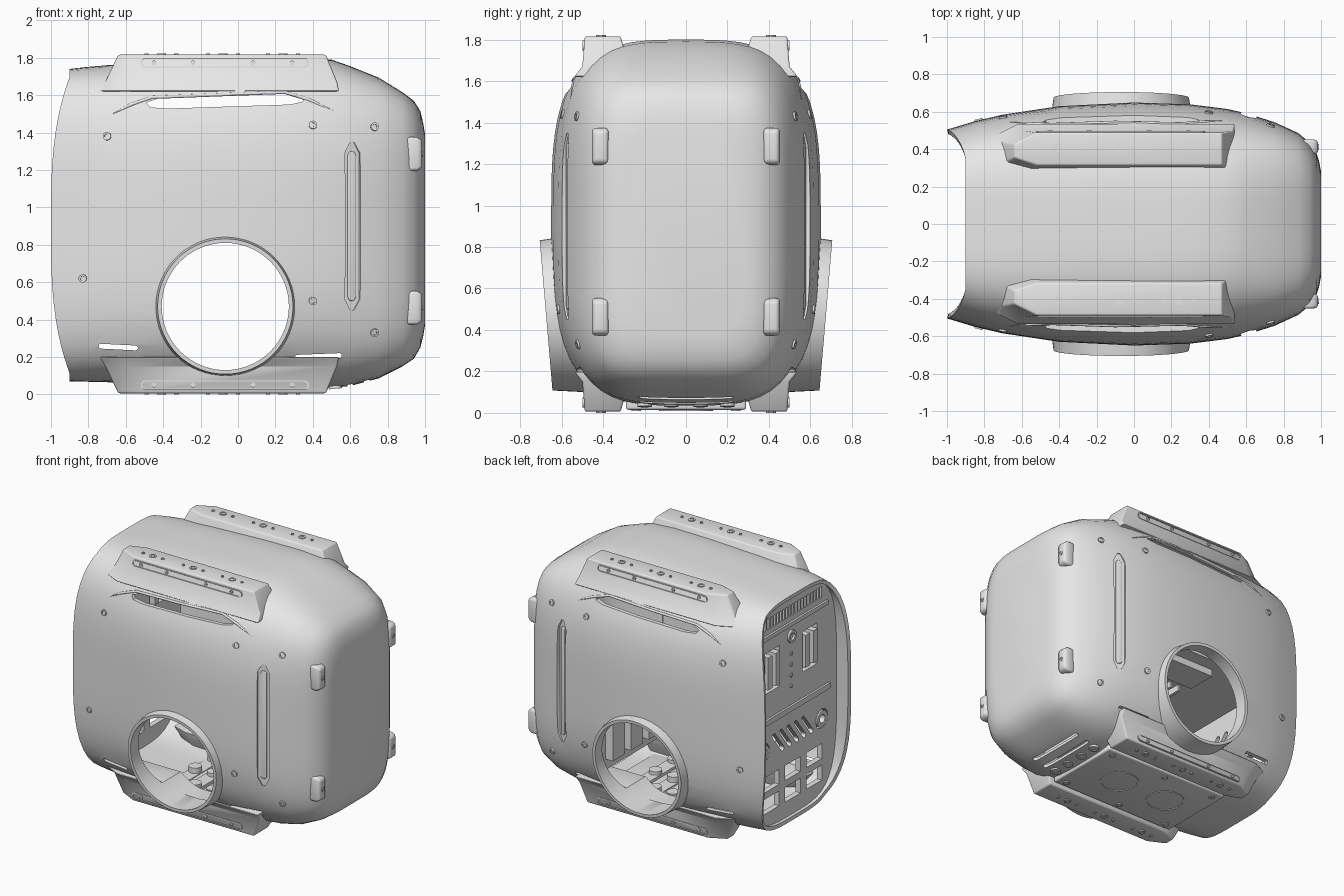
import bpy, bmesh
from math import sin, cos, pi, radians
from mathutils import Matrix, Vector

if "Cube" in bpy.data.objects:
    bpy.data.objects.remove(bpy.data.objects["Cube"])

grey = bpy.data.materials.new("light_grey")
grey.use_nodes = True
grey.diffuse_color = (0.8, 0.8, 0.8, 1)
grey.node_tree.nodes["Principled BSDF"].inputs["Base Color"].default_value = (0.8, 0.8, 0.8, 1)

# Hull sections: x, half width, bottom, top, squareness
KEYS = [(-1, .505, .07, 1.74, 4.3), (-.85, .55, .068, 1.75, 4), (-.7, .585, .065, 1.76, 3.8),
        (-.4, .63, .05, 1.78, 3.5), (0, .65, .04, 1.795, 3.4), (.3, .64, .035, 1.8, 3.4),
        (.5, .615, .035, 1.79, 3.4), (.6, .592, .045, 1.755, 3.6), (.75, .545, .085, 1.695, 4.2),
        (.88, .485, .15, 1.615, 5), (.94, .435, .19, 1.57, 5), (.975, .38, .25, 1.515, 5),
        (.99, .335, .31, 1.45, 5), (1, .28, .37, 1.39, 5)]


def section(x):
    for a, b in zip(KEYS, KEYS[1:]):
        if x <= b[0]:
            t = (x - a[0]) / (b[0] - a[0])
            return [p + (q - p) * t for p, q in zip(a, b)][1:]
    return KEYS[-1][1:]


def side_y(x, z):
    w, lo, hi, n = section(x)
    k = min(abs(2 * z - lo - hi) / (hi - lo), 1)
    return w * (1 - k ** n) ** (1 / n)


def side_normal(x, z, s):
    e = .01
    dx = (side_y(x + e, z) - side_y(x - e, z)) / (2 * e)
    dz = (side_y(x, z + e) - side_y(x, z - e)) / (2 * e)
    return Vector((-dx, s, -dz)).normalized()


def ring(x, count=80, inset=0):
    w, lo, hi, n = section(x)
    pts = []
    for i in range(count):
        c, s = cos(2 * pi * i / count), sin(2 * pi * i / count)
        r = (abs(c) ** n + abs(s) ** n) ** (-1 / n)
        pts.append(((w - inset) * r * c, (lo + hi) / 2 + ((hi - lo) / 2 - inset) * r * s, r * s))
    return pts


def frame(loc, normal, right):
    n = Vector(normal).normalized()
    r = Vector(right)
    r = (r - n * r.dot(n)).normalized()
    m = Matrix((r, n.cross(r), n)).transposed().to_4x4()
    m.translation = Vector(loc)
    return m


def loft(bm, loops, cap=(True, True), closed=False):
    rows = [[bm.verts.new(p) for p in lp] for lp in loops]
    pairs = list(zip(rows, rows[1:])) + ([(rows[-1], rows[0])] if closed else [])
    for a, b in pairs:
        for i in range(len(a)):
            j = (i + 1) % len(a)
            bm.faces.new((a[i], a[j], b[j], b[i]))
    if cap[0] and not closed:
        bm.faces.new(rows[0][::-1])
    if cap[1] and not closed:
        bm.faces.new(rows[-1])


def plate(bm, outline, m, d0, d1):
    loft(bm, [[m @ Vector((p[0], p[1], d)) for p in outline] for d in (d0, d1)])


def band(bm, inner, outer, m, d0, d1):
    loft(bm, [[m @ Vector((*p, d)) for p in o]
              for o, d in ((inner, d0), (outer, d0), (outer, d1), (inner, d1))], closed=True)


def box(bm, x, y, z):
    loft(bm, [[(x[0], y[0], h), (x[1], y[0], h), (x[1], y[1], h), (x[0], y[1], h)] for h in z])


def capsule(length, width, k=8):
    r, h = width / 2, (length - width) / 2
    return [((h if i <= k else -h) + r * cos(a), r * sin(a)) for i, a in
            ((i, -pi / 2 + pi * (i if i <= k else i - 1) / k) for i in range(2 * k + 2))]


def circle(r, k=24):
    return [(r * cos(2 * pi * i / k), r * sin(2 * pi * i / k)) for i in range(k)]


def bolt(bm, m, r=.022):
    band(bm, circle(r * .55, 20), circle(r, 20), m, -.02, .006)
    plate(bm, circle(r * .56, 6), m, -.02, .002)


def make(name, bm, solid=0, cutter=None, bevel=0):
    bmesh.ops.recalc_face_normals(bm, faces=bm.faces)
    me = bpy.data.meshes.new(name)
    bm.to_mesh(me)
    bm.free()
    ob = bpy.data.objects.new(name, me)
    bpy.context.collection.objects.link(ob)
    me.materials.append(grey)
    bpy.ops.object.select_all(action='DESELECT')
    ob.select_set(True)
    bpy.context.view_layer.objects.active = ob
    if solid:
        mod = ob.modifiers.new("shell", 'SOLIDIFY')
        mod.thickness, mod.offset = solid, -1
        bpy.ops.object.modifier_apply(modifier=mod.name)
    if bevel:
        mod = ob.modifiers.new("round", 'BEVEL')
        mod.width, mod.segments, mod.angle_limit = bevel, 3, radians(35)
        bpy.ops.object.modifier_apply(modifier=mod.name)
    if cutter:
        mod = ob.modifiers.new("cut", 'BOOLEAN')
        mod.operation, mod.solver, mod.object = 'DIFFERENCE', 'EXACT', cutter
        bpy.ops.object.modifier_apply(modifier=mod.name)
        bpy.data.objects.remove(cutter)
    bpy.ops.object.shade_smooth_by_angle(angle=radians(32))
    return ob


# Cutters for the hull: side port, slots, corner grooves, belly vents
PORT = (-.068, .47)
cb = bmesh.new()
through = lambda x, z, tilt=0: frame((x, 0, z), (0, -1, 0), (1, 0, tilt))
plate(cb, circle(.348, 64), through(*PORT), -1, 1)
plate(cb, [(-.49, 1.56), (-.47, 1.535), (-.38, 1.528), (.28, 1.55), (.345, 1.565), (.35, 1.58),
           (.25, 1.608), (-.42, 1.585)], through(0, 0), -1, 1)
plate(cb, capsule(.21, .026), through(-.64, .253, -.05), -1, 1)
plate(cb, capsule(.25, .026), through(.43, .203, .04), -1, 1)
grooves = [frame((.615, s * side_y(.615, .9), .9), side_normal(.615, .9, s), (0, 0, 1)) for s in (1, -1)]
pointed = [(.45, -.01), (.45, .01), (.39, .042), (-.39, .042), (-.45, .01), (-.45, -.01), (-.39, -.042), (.39, -.042)]
for m in grooves:
    plate(cb, pointed, m, -.024, .1)
for x in (.6, .69):
    plate(cb, capsule(.46, .03), frame((x, 0, section(x)[1]), (.26, 0, -1), (0, 1, 0)), -.1, .1)
cutter = make("hull_cutter", cb)
cutter.hide_render = True

# Hull shell, open at the back with a bowed rim
bm = bmesh.new()
bow = {0: .1, 1: .035}
loft(bm, [[(k[0] + bow.get(i, 0) * min(1, abs(zn) / .95) ** 3, y, z) for y, z, zn in ring(k[0])]
          for i, k in enumerate(KEYS)], cap=(False, True))
make("hull", bm, solid=.028, cutter=cutter)

# Tilted collars around the side ports
bm = bmesh.new()
for s in (1, -1):
    loops = []
    for r, outer in ((.34, 0), (.34, 1), (.362, 1), (.376, 0)):
        lp = []
        for c, h in circle(r, 64):
            x, z = PORT[0] + c, PORT[1] + h
            lp.append((x, s * (.645 + .085 * (z - .12) if outer else side_y(x, z) - .03), z))
        loops.append(lp)
    loft(bm, loops, closed=True)
make("port_collars", bm)

# Bars in the corner grooves
bm = bmesh.new()
for m in grooves:
    plate(bm, capsule(.8, .045), m, -.035, -.015)
make("corner_bars", bm, bevel=.005)

# Mounting rails on top and underneath, notched around the ports
bm = bmesh.new()
trim, bolts = bmesh.new(), bmesh.new()
for s in (1, -1):
    for zb, zm, zt, up in ((1.62, 1.67, 1.816, 1), (.2, .15, .006, -1)):
        loft(bm, [[(x0, s * (y0 + .04), z), (x0 + .12, s * y0, z), (x1, s * y0, z), (x1, s * y1, z),
                   (x0 + .12, s * y1, z), (x0, s * (y1 - .06), z)]
                  for x0, x1, y0, y1, z in ((-.74, .54, .26, .54, zb), (-.71, .53, .275, .5, zm),
                                            (-.64, .47, .315, .488, zt))])
        zs = zt - up * .044
        side = frame((-.07, s * .493, zs), (0, s, 0), (1, 0, 0))
        band(trim, capsule(.885, .036), capsule(.9, .05), side, -.02, .005)
        for x in (-.45, -.24, .08, .29):
            bolt(bolts, frame((x, s * .493, zs), (0, s, 0), (1, 0, 0)), .013)
        for x in (-.41, -.08, .24):
            bolt(bolts, frame((x, s * .41, zt), (0, 0, up), (1, 0, 0)), .024)
            for d in (-.08, .08):
                bolt(bolts, frame((x + d, s * .41, zt), (0, 0, up), (1, 0, 0)), .011)
cb = bmesh.new()
plate(cb, circle(.345, 64), through(*PORT), -1, 1)
cutter = make("rail_cutter", cb)
cutter.hide_render = True
make("mounting_rails", bm, bevel=.01, cutter=cutter)
make("rail_strips", trim)

# Side bolts
for s in (1, -1):
    for x, z in ((-.7, 1.38), (.4, 1.44), (.73, 1.43), (-.83, .62), (.4, .5), (.73, .33)):
        n = side_normal(x, z, s)
        bolt(bolts, frame(Vector((x, s * side_y(x, z), z)) + n * .003, n, (0, 0, 1)))

# Brow ridges over the upper slots
for s, tag in ((1, "left"), (-1, "right")):
    cu = bpy.data.curves.new("brow_" + tag, 'CURVE')
    cu.dimensions, cu.bevel_depth, cu.bevel_resolution = '3D', .009, 3
    sp = cu.splines.new('POLY')
    path = [(-.67, 1.5), (-.57, 1.55), (-.46, 1.588), (-.1, 1.602), (.25, 1.615), (.38, 1.575), (.51, 1.515)]
    sp.points.add(len(path) - 1)
    for i, (p, (x, z)) in enumerate(zip(sp.points, path)):
        p.co = (x, s * (side_y(x, z) - .003), z, 1)
        p.radius = .3 if i in (0, len(path) - 1) else 1
    ob = bpy.data.objects.new("brow_" + tag, cu)
    bpy.context.collection.objects.link(ob)
    cu.materials.append(grey)

# Nose bumpers
bm = bmesh.new()
for s in (1, -1):
    for z in (1.285, .463):
        loft(bm, [[(x, s * .412 + a * h, z + b * v) for a, b in ((-1, -1), (1, -1), (1, 1), (-1, 1))]
                  for x, h, v in ((.9, .041, .09), (.955, .041, .09), (.985, .034, .075))])
        bolt(bolts, frame((.984, s * .412, z), (1, 0, 0), (0, 0, 1)), .015)
make("nose_bumpers", bm, bevel=.016)

# Belly plate with two round hatches
bm = bmesh.new()
box(bm, (-.55, .46), (-.29, .29), (.015, .08))
make("belly_plate", bm, bevel=.012)
bm = bmesh.new()
for x in (-.27, .13):
    band(bm, circle(.12, 40), circle(.13, 40), frame((x, 0, .015), (0, 0, -1), (1, 0, 0)), -.01, .005)
make("belly_hatches", bm)
for x in (-.48, -.07, .39):
    for y in (-.24, .24):
        bolt(bolts, frame((x, y, .015), (0, 0, -1), (1, 0, 0)))
for y in (-.2, -.07, .07, .2):
    bolt(bolts, frame((.52, y, .036), (.1, 0, -1), (1, 0, 0)), .035)
make("bolts", bolts)

# Rear panel with louvres, sockets and vents
cb = bmesh.new()
rear = lambda y, z, tilt=0: frame((-.86, y, z), (-1, 0, 0), (0, 1, tilt))
deep = (-.95, -.75)
for i in range(19):
    y = (i - 9) * .036
    box(cb, deep, (y - .011, y + .011), (1.57, 1.65))
for y in (-.2, .24):
    box(cb, deep, (y - .085, y + .085), (1.1, 1.4))
for i in range(3):
    for z in (.27, .43):
        y = (i - 1) * .25
        box(cb, deep, (y - .09, y + .09), (z - .055, z + .055))
for i in range(5):
    plate(cb, capsule(.2, .035), rear((i - 2) * .085, .69, 1.3), -.1, .1)
for y in (-.34, .34):
    plate(cb, circle(.07), rear(y, .67), -.1, .1)
cutter = make("panel_cutter", cb)
cutter.hide_render = True
bm = bmesh.new()
loft(bm, [[(x, y, z) for y, z, _ in ring(-.86, 64, .03)] for x in (-.875, -.835)])
make("rear_panel", bm, cutter=cutter)
bm = bmesh.new()
for y in (-.2, .24):
    for d in (-.045, .045):
        box(bm, (-.89, -.8), (y + d - .025, y + d + .025), (1.13, 1.37))
box(bm, (-.89, -.86), (-.42, .42), (.87, .91))
box(bm, (-.89, -.86), (-.4, .4), (1.5, 1.53))
band(bm, circle(.025), circle(.045), rear(.02, 1.42), .01, .03)
for i in range(4):
    plate(bm, circle(.014, 12), rear(.02, 1.05 + i * .08), .01, .022)
for y in (-.34, .34):
    band(bm, circle(.03), circle(.06), rear(y, .67), -.03, .02)
make("rear_fittings", bm)

# Internal deck, ribs and floor units around the port tunnel
bm = bmesh.new()
box(bm, (-.8, .7), (-.5, .5), (.88, .9))
for i in range(7):
    box(bm, (-.32 + i * .07, -.3 + i * .07), (-.4, .1), (.835, .88))
box(bm, (-.35, .1), (.18, .4), (.83, .88))
box(bm, (.4, .43), (-.42, .42), (.22, .88))
for i in range(4):
    box(bm, (.34, .4), (-.4 + i * .21, -.26 + i * .21), (.3, .7))
for i in range(5):
    x = -.35 + i * .15
    box(bm, (x - .05, x + .05), (-.28, .28), (.065, .085 + .015 * (i % 3)))
    for y in (-.22, 0, .22):
        plate(bm, circle(.045, 16), frame((x, y, .08), (0, 0, 1), (1, 0, 0)), 0, .045)
make("inner_frame", bm)
